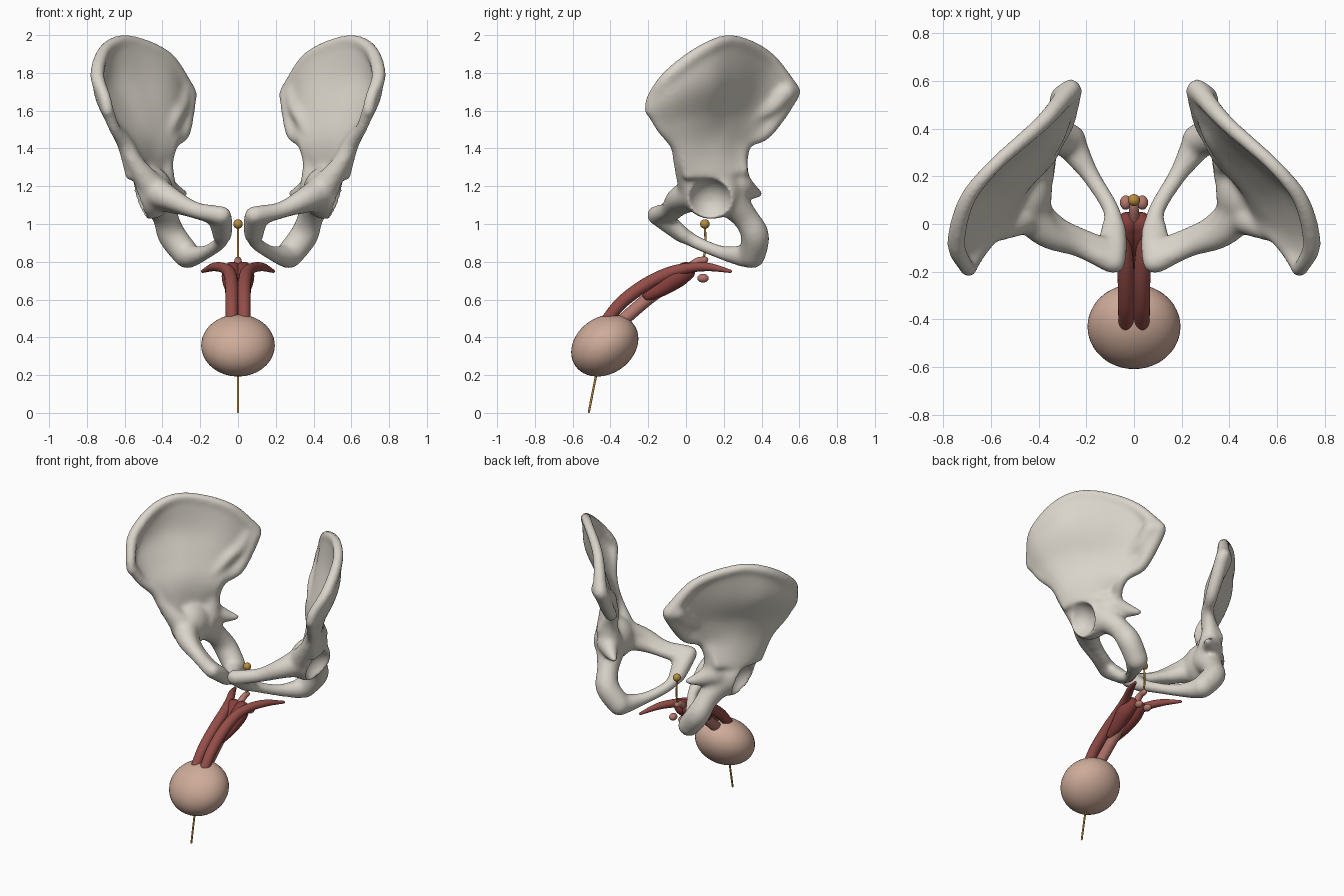
import bpy, bmesh, math
from mathutils import Vector, Matrix

if "Cube" in bpy.data.objects:
    bpy.data.objects.remove(bpy.data.objects["Cube"])


def spline(pts, n=8):
    """Catmull-Rom samples through points of any dimension."""
    P = [Vector(p) for p in pts]
    P = [P[0] * 2 - P[1]] + P + [P[-1] * 2 - P[-2]]
    out = []
    for i in range(1, len(P) - 2):
        a, b, c, d = P[i - 1:i + 3]
        for k in range(n):
            t = k / n
            out.append(0.5 * (2 * b + (c - a) * t + (2 * a - 5 * b + 4 * c - d) * t * t
                              + (3 * b - a - 3 * c + d) * t ** 3))
    return out + [P[-2]]


def tube(bm, pts, sides=20):
    """Tapered tube with round ends; each point is (x, y, z, radius)."""
    s = spline(pts)
    C = [p.to_3d() for p in s]
    R = [p[3] for p in s]
    d0, d1 = (C[0] - C[1]).normalized(), (C[-1] - C[-2]).normalized()
    angs = [math.radians(a) for a in (80, 55, 28)]
    C2 = [C[0] + d0 * R[0] * math.sin(a) for a in angs] + C
    R2 = [R[0] * math.cos(a) for a in angs] + R
    C2 += [C[-1] + d1 * R[-1] * math.sin(a) for a in reversed(angs)]
    R2 += [R[-1] * math.cos(a) for a in reversed(angs)]
    rings = []
    for i, (c, r) in enumerate(zip(C2, R2)):
        t = (C2[min(i + 1, len(C2) - 1)] - C2[max(i - 1, 0)]).normalized()
        u = Vector((1, 0.1, 0.15))
        if abs(t.x) > 0.9:
            u = Vector((0.1, 0.1, 1))
        u = (u - t * u.dot(t)).normalized()
        v = t.cross(u)
        rings.append([bm.verts.new(c + r * (u * math.cos(2 * math.pi * k / sides)
                     + v * math.sin(2 * math.pi * k / sides))) for k in range(sides)])
    for a, b in zip(rings, rings[1:]):
        for k in range(sides):
            j = (k + 1) % sides
            bm.faces.new((a[k], a[j], b[j], b[k]))
    bm.faces.new(rings[0][::-1])
    bm.faces.new(rings[-1])


def ball(bm, loc, size, tilt=0):
    m = Matrix.Translation(loc) @ Matrix.Rotation(tilt, 4, 'X') @ Matrix.Diagonal((*size, 1))
    bmesh.ops.create_uvsphere(bm, u_segments=40, v_segments=24, radius=1, matrix=m)


def finish(bm, name, color=None, mirror=False):
    bmesh.ops.recalc_face_normals(bm, faces=bm.faces)
    for f in bm.faces:
        f.smooth = True
    me = bpy.data.meshes.new(name)
    bm.to_mesh(me)
    bm.free()
    ob = bpy.data.objects.new(name, me)
    bpy.context.collection.objects.link(ob)
    if color:
        mat = bpy.data.materials.new(name + "_material")
        mat.diffuse_color = (*color, 1)
        mat.use_nodes = True
        mat.node_tree.nodes["Principled BSDF"].inputs["Base Color"].default_value = mat.diffuse_color
        me.materials.append(mat)
    if mirror:
        ob.modifiers.new("mirror", 'MIRROR').use_mirror_merge = False
    return ob


# iliac wing: rows from the hip socket up to the crest, columns front to back
wing = [
    [(.53, -.01, 1.25), (.53, .05, 1.25), (.52, .11, 1.25), (.49, .18, 1.25), (.45, .25, 1.25), (.42, .31, 1.25)],
    [(.60, -.06, 1.42), (.585, .01, 1.42), (.54, .09, 1.43), (.48, .17, 1.43), (.41, .24, 1.42), (.35, .30, 1.42)],
    [(.66, -.14, 1.51), (.66, -.03, 1.55), (.59, .10, 1.57), (.48, .21, 1.57), (.37, .32, 1.56), (.29, .42, 1.49)],
    [(.70, -.19, 1.60), (.735, -.06, 1.68), (.675, .12, 1.75), (.54, .25, 1.76), (.37, .39, 1.73), (.26, .54, 1.62)],
    [(.70, -.18, 1.66), (.75, -.08, 1.79), (.70, .10, 1.93), (.58, .25, 1.975), (.38, .43, 1.90), (.26, .57, 1.70)],
]
cols = list(zip(*[spline(r, 5) for r in wing]))
grid = [spline(c, 5) for c in cols]
ni, nj = len(grid), len(grid[0])
bone = bmesh.new()
sheets = ([], [])
for i in range(ni):
    for s in sheets:
        s.append([])
    for j in range(nj):
        du = grid[min(i + 1, ni - 1)][j] - grid[max(i - 1, 0)][j]
        dv = grid[i][min(j + 1, nj - 1)] - grid[i][max(j - 1, 0)]
        n = du.cross(dv).normalized()
        h = 0.022 + 0.04 * max(0, 1 - j / (nj * 0.5))
        for s, sign in zip(sheets, (1, -1)):
            s[i].append(bone.verts.new(grid[i][j] + n * h * sign))
for s in sheets:
    for i in range(ni - 1):
        for j in range(nj - 1):
            bone.faces.new((s[i][j], s[i + 1][j], s[i + 1][j + 1], s[i][j + 1]))
border = ([(i, 0) for i in range(ni)] + [(ni - 1, j) for j in range(1, nj)]
          + [(i, nj - 1) for i in range(ni - 2, -1, -1)] + [(0, j) for j in range(nj - 2, 0, -1)])
for (a, b), (c, d) in zip(border, border[1:] + border[:1]):
    bone.faces.new((sheets[0][a][b], sheets[0][c][d], sheets[1][c][d], sheets[1][a][b]))

# thick crest, front edge and back edge of the wing
tube(bone, [(.69, -.19, 1.60, .034), (.705, -.175, 1.67, .034), (.745, -.08, 1.79, .04), (.70, .10, 1.925, .036),
            (.58, .25, 1.972, .032), (.38, .43, 1.885, .036), (.265, .565, 1.70, .046)])
tube(bone, [(.69, -.185, 1.61, .034), (.655, -.13, 1.51, .032), (.60, -.055, 1.42, .034),
            (.55, -.025, 1.33, .045), (.46, .03, 1.2, .075)])
tube(bone, [(.26, .56, 1.69, .045), (.275, .49, 1.58, .045), (.295, .41, 1.48, .042), (.345, .32, 1.43, .036),
            (.39, .28, 1.33, .05), (.41, .26, 1.2, .085)])
# thick rough joint face at the back
tube(bone, [(.30, .53, 1.70, .055), (.31, .45, 1.62, .05), (.33, .36, 1.57, .04), (.38, .27, 1.48, .035)])
# socket body, pubis, lower ramus, ischium and spine
ball(bone, (.46, .135, 1.165), (.118, .155, .14))
tube(bone, [(.46, .07, 1.18, .095), (.36, -.04, 1.135, .064), (.23, -.095, 1.075, .046), (.09, -.16, 1.047, .05)])
tube(bone, [(.45, .07, 1.15, .08), (.33, -.01, 1.10, .05), (.22, -.05, 1.06, .036), (.11, -.1, 1.03, .04)])
tube(bone, [(.083, -.16, 1.047, .05), (.08, -.09, 1.0, .053), (.075, -.02, .94, .045)])
tube(bone, [(.11, -.13, 1.035, .04), (.11, -.06, .985, .038), (.1, .0, .93, .035)])
tube(bone, [(.075, -.03, .95, .044), (.10, .07, .895, .037), (.18, .2, .845, .04), (.25, .31, .83, .062)])
tube(bone, [(.43, .21, 1.15, .1), (.385, .31, 1.04, .07), (.35, .365, .94, .076), (.27, .35, .835, .073)])
tube(bone, [(.40, .29, 1.20, .07), (.33, .35, 1.17, .042), (.28, .39, 1.16, .022)])

# socket cutter
cut = bmesh.new()
ball(cut, (.575, .125, 1.12), (.125, .12, .12))
cutter = finish(cut, "socket_cutter")
cutter.hide_render = True
cutter.hide_viewport = True

hip = finish(bone, "hip_bones", (.70, .66, .59))


def remesh(voxel, rounds):
    m = hip.modifiers.new("blend", 'REMESH')
    m.mode, m.voxel_size, m.use_smooth_shade = 'VOXEL', voxel, True
    s = hip.modifiers.new("soften", 'SMOOTH')
    s.factor, s.iterations = 0.5, rounds


remesh(.011, 14)
b = hip.modifiers.new("socket", 'BOOLEAN')
b.operation, b.object, b.solver = 'DIFFERENCE', cutter, 'EXACT'
remesh(.011, 8)
hip.modifiers.new("mirror", 'MIRROR').use_mirror_merge = False

red, dark, pink = (.30, .075, .065), (.24, .05, .045), (.46, .19, .155)

# paired upper columns spreading into side legs
bm = bmesh.new()
tube(bm, [(.033, -.42, .49, .032), (.033, -.34, .585, .034), (.034, -.22, .675, .035), (.045, -.09, .74, .033),
          (.08, .02, .768, .027), (.13, .12, .772, .022), (.187, .235, .75, .009)])
finish(bm, "side_column", red, True)

# paired bulb muscle under the columns
bm = bmesh.new()
tube(bm, [(.02, -.2, .622, .03), (.026, -.13, .66, .043), (.032, -.05, .715, .054), (.03, .0, .75, .05)])
finish(bm, "bulb_muscle", dark, True)

# central tube
bm = bmesh.new()
tube(bm, [(0, .1, .81, .018), (0, .05, .795, .021), (0, -.06, .70, .03), (0, -.2, .605, .034), (0, -.38, .45, .034)])
finish(bm, "central_tube", pink)

# pair of small glands
bm = bmesh.new()
ball(bm, (.035, .09, .713), (.024, .03, .023))
finish(bm, "small_gland", pink, True)

# rounded tip
bm = bmesh.new()
ball(bm, (0, -.43, .357), (.195, .19, .15), math.radians(35))
finish(bm, "rounded_tip", (.62, .41, .32))

# thin duct line and its end bead
gold = (.48, .27, .05)
bm = bmesh.new()
tube(bm, [(0, .1, 1, .006), (0, .1, .85, .006), (0, .05, .795, .006), (0, -.2, .605, .006),
          (0, -.43, .37, .006), (0, -.475, .2, .006), (0, -.514, .006, .006)], 10)
finish(bm, "duct_line", gold)
bm = bmesh.new()
ball(bm, (0, .1, 1), (.025, .025, .025))
finish(bm, "duct_bead", gold)
